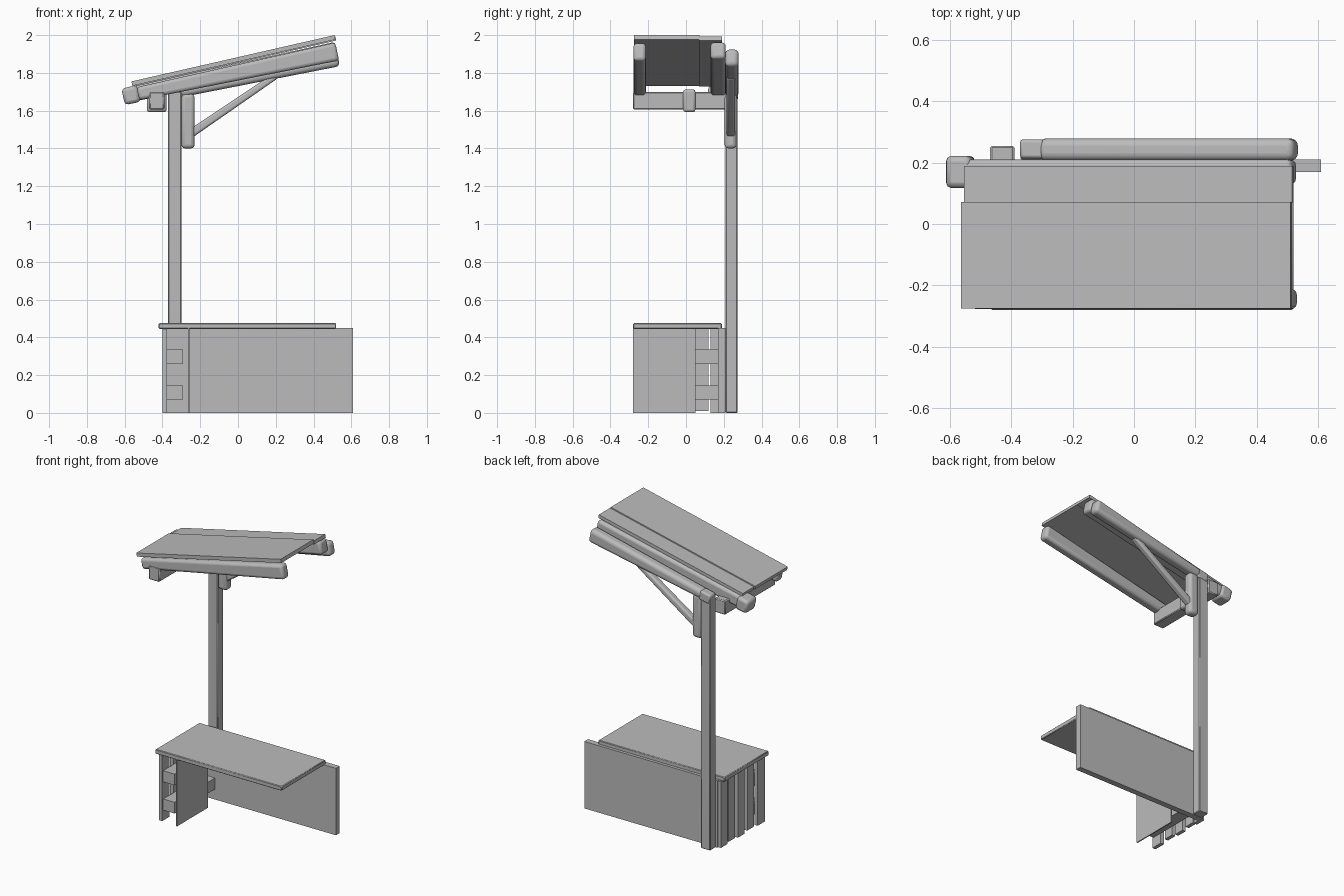
import bpy, bmesh, math
from mathutils import Vector

cube = bpy.data.objects.get("Cube")
if cube:
    bpy.data.objects.remove(cube, do_unlink=True)

grey = bpy.data.materials.new("plain grey")
grey.use_nodes = True
colour = (0.5, 0.5, 0.5, 1)
grey.diffuse_color = colour
grey.node_tree.nodes["Principled BSDF"].inputs["Base Color"].default_value = colour


def finish(name, bm, bevel=0, segments=1):
    bmesh.ops.recalc_face_normals(bm, faces=bm.faces)
    mesh = bpy.data.meshes.new(name)
    bm.to_mesh(mesh)
    bm.free()
    obj = bpy.data.objects.new(name, mesh)
    bpy.context.collection.objects.link(obj)
    mesh.materials.append(grey)
    if bevel:
        mod = obj.modifiers.new("Rounded edges", 'BEVEL')
        mod.width, mod.segments = bevel, segments
        bpy.ops.object.select_all(action='DESELECT')
        obj.select_set(True)
        bpy.context.view_layer.objects.active = obj
        bpy.ops.object.shade_smooth_by_angle(angle=math.radians(40))
    return obj


def box(name, x, y, z, bevel=0, segments=1):
    """Box from its (low, high) range on each axis."""
    bm = bmesh.new()
    bmesh.ops.create_cube(bm, size=1)
    for v in bm.verts:
        v.co = Vector([(r[0] + r[1]) / 2 + c * (r[1] - r[0])
                       for r, c in zip((x, y, z), v.co)])
    return finish(name, bm, bevel, segments)


def beam(name, start, end, width, h0, h1, bevel=0, segments=2):
    """Tapered timber between two points of an x-z plane."""
    a, b = Vector(start), Vector(end)
    side = Vector((0, 1, 0))
    up = (b - a).normalized().cross(side)
    bm = bmesh.new()
    bmesh.ops.create_cube(bm, size=1)
    for v in bm.verts:
        height = h1 if v.co.x > 0 else h0
        v.co = a.lerp(b, v.co.x + 0.5) + side * v.co.y * width + up * v.co.z * height
    return finish(name, bm, bevel, segments)


# Stall base: back board, side board and counter top
box("back_board", (-0.38, 0.61), (0.17, 0.21), (0, 0.45))
box("side_board", (-0.265, -0.257), (-0.28, 0.05), (0, 0.45))
box("counter_top", (-0.42, 0.52), (-0.28, 0.19), (0.445, 0.475), 0.004)

# Slatted end with two rails behind the slats
slats = [(0.13, 0.2), (0.05, 0.12), (-0.05, 0.02), (-0.15, -0.08), (-0.27, -0.19)]
for i, span in enumerate(slats):
    box(f"end_slat_{i + 1}", (-0.4, -0.375), span, (0.01 * (i % 2), 0.445))
for name, low in (("lower_rail", 0.07), ("upper_rail", 0.26)):
    box(name, (-0.375, -0.29), (-0.26, 0.17), (low, low + 0.075))

# Post and diagonal bracket
box("post", (-0.37, -0.3), (0.21, 0.272), (0, 1.7), 0.004)
box("bracket_block", (-0.3, -0.23), (0.205, 0.268), (1.4, 1.69), 0.02, 3)
beam("diagonal_brace", (-0.27, 0.237, 1.465), (0.2, 0.237, 1.785),
     0.045, 0.045, 0.035, 0.012, 3)

# Cross beam under the low end of the roof, with a thicker band
box("cross_beam", (-0.47, -0.39), (-0.28, 0.255), (1.605, 1.7), 0.006)
box("cross_beam_band", (-0.482, -0.378), (-0.015, 0.05), (1.593, 1.712), 0.012, 2)

# Sloping timbers that carry the roof
beam("front_beam", (-0.53, -0.245, 1.69), (0.525, -0.245, 1.913),
     0.065, 0.07, 0.097, 0.018, 3)
beam("rear_beam", (-0.57, 0.17, 1.685), (0.523, 0.17, 1.92),
     0.08, 0.08, 0.09, 0.018, 3)
beam("rear_beam_cap", (-0.608, 0.17, 1.673), (-0.525, 0.17, 1.692),
     0.105, 0.088, 0.092, 0.018, 2)
beam("back_log", (-0.31, 0.243, 1.70), (0.53, 0.243, 1.882),
     0.072, 0.06, 0.095, 0.024, 4)
beam("back_log_stub", (-0.368, 0.245, 1.685), (-0.29, 0.245, 1.702),
     0.062, 0.06, 0.062, 0.01, 2)

# Roof planks
beam("wide_roof_plank", (-0.562, -0.102, 1.743), (0.513, -0.102, 1.988),
     0.346, 0.024, 0.024)
beam("narrow_roof_plank", (-0.553, 0.13, 1.738), (0.518, 0.13, 1.982),
     0.12, 0.022, 0.022)
